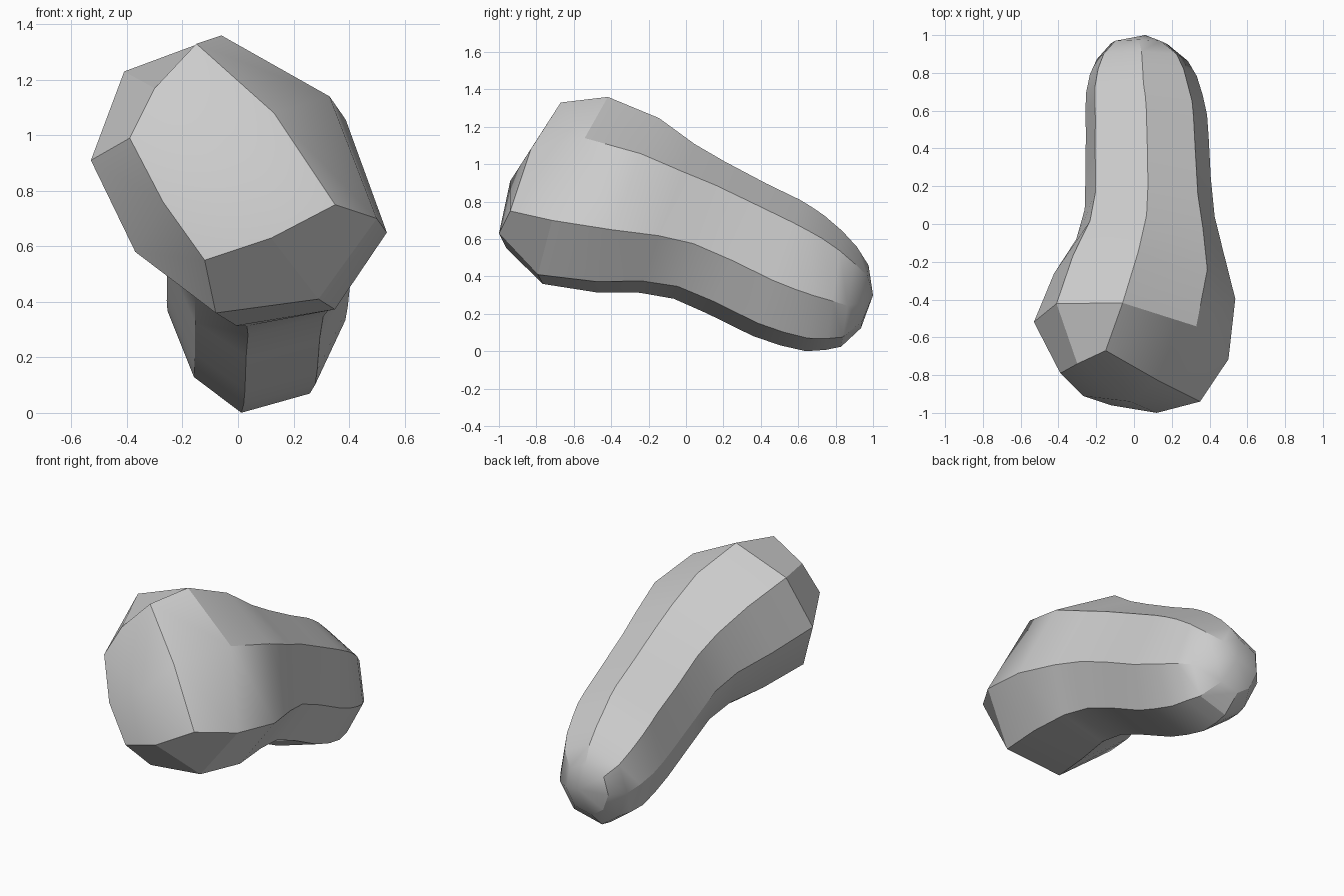
import bpy
import bmesh
from mathutils import Vector

default_cube = bpy.data.objects.get("Cube")
if default_cube:
    bpy.data.objects.remove(default_cube, do_unlink=True)


def make_material(name, colour):
    material = bpy.data.materials.new(name)
    material.use_nodes = True
    material.diffuse_color = colour
    material.node_tree.nodes["Principled BSDF"].inputs["Base Color"].default_value = colour
    return material


# Eight-sided cross-sections (x, z), clockwise from the top ridge
head_section = [(-.06, .5), (.33, .28), (.5, -.16), (.29, -.45),
                (-.08, -.5), (-.37, -.28), (-.53, .05), (-.41, .37)]
neck_section = [(0, .38), (.25, .26), (.33, -.05), (.22, -.28),
                (-.04, -.35), (-.22, -.22), (-.32, .02), (-.27, .27)]

# Slanted front facet, one corner per ridge
front_facet = [(-.15, -.67, 1.33), (.13, -.83, 1.08), (.35, -.94, .75), (.12, -1, .63),
               (-.12, -.96, .55), (-.27, -.91, .76), (-.39, -.79, .99), (-.3, -.74, 1.17)]

# Stations: head-to-neck blend, centre, width scale, height scale, lean
stations = [
    (0, (0, -.6, .86), 1, 1, .35),
    (.35, (.065, -.315, .775), 1.07, 1.03, .355),
    (.7, (.085, -.105, .7), 1.02, .98, .37),
    (.9, (.08, .065, .635), 1, .97, .37),
    (1, (.07, .265, .535), 1.02, .95, .46),
    (1, (.065, .48, .43), 1, 1, .34),
    (1, (.06, .59, .384), .99, 1.01, .23),
    (1, (.05, .69, .347), .95, .99, .14),
    (1, (.045, .79, .312), .87, .87, .14),
    (1, (.04, .87, .28), .74, .73, .16),
    (1, (.025, .955, .285), .46, .46, .12),
]
HEAD_TWIST = .12


def section_ring(blend, centre, width, height, lean):
    """Blend the two sections, then scale, lean and place the result."""
    ring = []
    for head, neck in zip(head_section, neck_section):
        x, z = Vector(head).lerp(Vector(neck), blend)
        x, z = x * width, z * height
        y = z * lean - x * HEAD_TWIST * (1 - blend)
        ring.append(Vector(centre) + Vector((x, y, z)))
    return ring


def close_end(bm, ring, tip):
    """Close one end with a fan of triangles around a tip."""
    centre = bm.verts.new(tip)
    for i, corner in enumerate(ring):
        bm.faces.new((corner, ring[(i + 1) % len(ring)], centre))


# Body: loft the rings from the facet to the narrow end
bm = bmesh.new()
outlines = [front_facet] + [section_ring(*station) for station in stations]
rings = [[bm.verts.new(point) for point in outline] for outline in outlines]
for near, far in zip(rings, rings[1:]):
    for i in range(len(near)):
        j = (i + 1) % len(near)
        bm.faces.new((near[i], near[j], far[j], far[i]))
close_end(bm, rings[0], (-.02, -.94, .91))
close_end(bm, rings[-1], (.06, 1, .3))
bmesh.ops.recalc_face_normals(bm, faces=bm.faces)

mesh = bpy.data.meshes.new("gourd_body")
bm.to_mesh(mesh)
bm.free()
mesh.materials.append(make_material("plain grey", (.6, .6, .6, 1)))
body = bpy.data.objects.new("gourd_body", mesh)
bpy.context.collection.objects.link(body)

# Smooth surface with crisp ridges
bpy.ops.object.select_all(action="DESELECT")
body.select_set(True)
bpy.context.view_layer.objects.active = body
bpy.ops.object.shade_smooth_by_angle(angle=.52)
